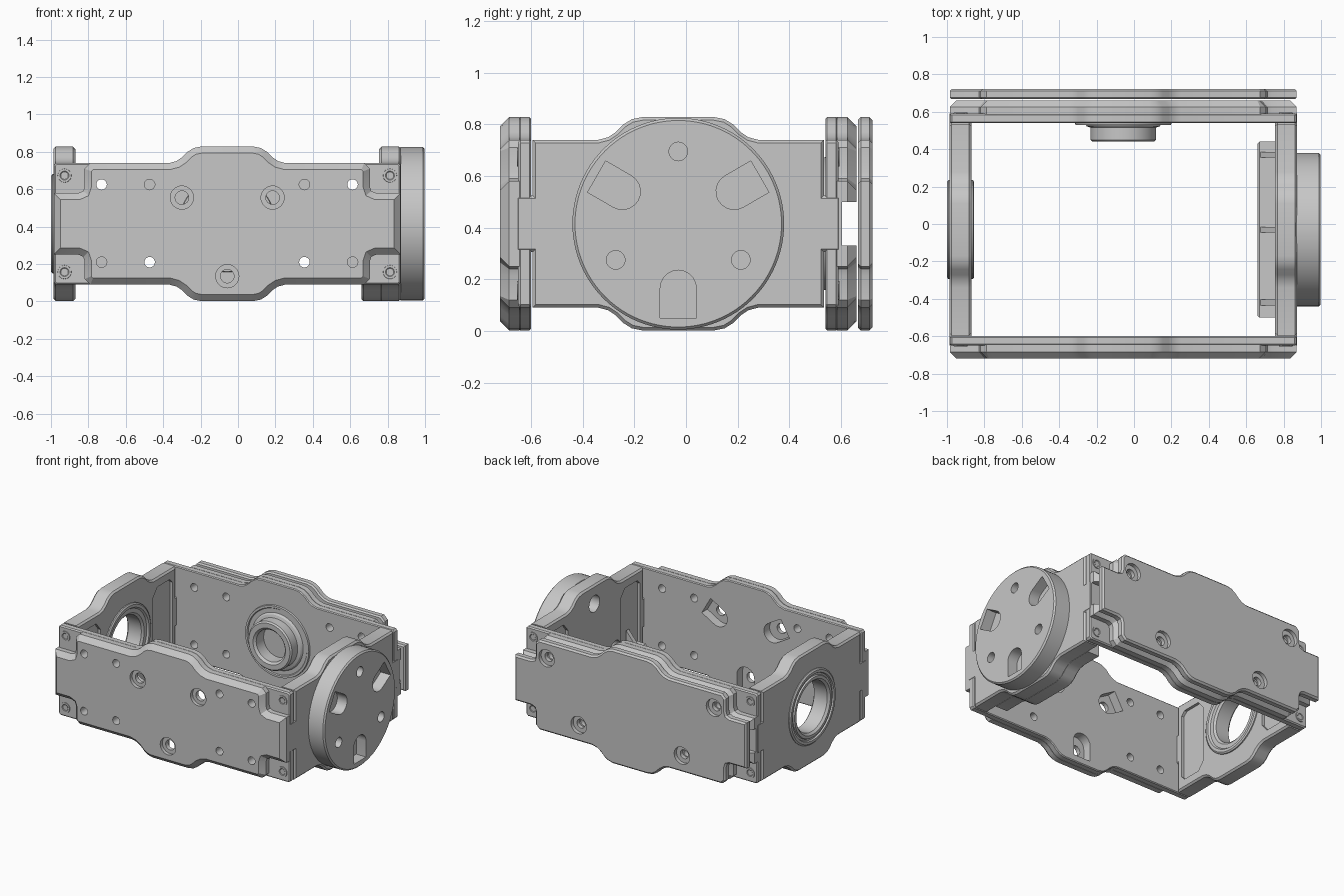
import bpy, bmesh, math
from mathutils import Vector

cube = bpy.data.objects.get("Cube")
if cube:
    bpy.data.objects.remove(cube)

grey = bpy.data.materials.new("plain grey")
grey.use_nodes = True
GREY = (0.57, 0.57, 0.57, 1)
grey.diffuse_color = GREY
grey.node_tree.nodes["Principled BSDF"].inputs["Base Color"].default_value = GREY

MID_X, MID_Y, MID_Z = -0.0575, -0.03, 0.415


def place(axis, u, v, d):
    """Point (u, v) on a plate, at depth d along the plate's axis."""
    if axis == "x":
        return Vector((d, u + MID_Y, v + MID_Z))
    return Vector((u + MID_X, d, v + MID_Z))


def finish(name, bm):
    bmesh.ops.recalc_face_normals(bm, faces=bm.faces[:])
    mesh = bpy.data.meshes.new(name)
    bm.to_mesh(mesh)
    bm.free()
    mesh.materials.append(grey)
    obj = bpy.data.objects.new(name, mesh)
    bpy.context.collection.objects.link(obj)
    return obj


def inset(outline, c):
    """Shrink an outline by c, with mitred corners."""
    pts = [Vector(p) for p in outline]
    area = sum(a.x * b.y - a.y * b.x for a, b in zip(pts, pts[1:] + pts[:1]))
    turn = 1 if area > 0 else -1
    result = []
    for i, p in enumerate(pts):
        e, f = (p - pts[i - 1]).normalized(), (pts[(i + 1) % len(pts)] - p).normalized()
        m, n = turn * Vector((-e.y, e.x)), turn * Vector((-f.y, f.x))
        result.append(p + (m + n) * (c / (1 + m.dot(n))))
    return result


def prism(name, axis, outline, d0, d1, c0=0, c1=0):
    """Extrude an outline from d0 to d1, chamfering each rim."""
    s = 1 if d1 > d0 else -1
    layers = [(c0, d0)] if c0 else []
    layers += [(0, d0 + s * c0), (0, d1 - s * c1)]
    layers += [(c1, d1)] if c1 else []
    bm = bmesh.new()
    rings = [[bm.verts.new(place(axis, u, v, d)) for u, v in (inset(outline, c) if c else outline)]
             for c, d in layers]
    n = len(outline)
    for low, high in zip(rings, rings[1:]):
        for i in range(n):
            j = (i + 1) % n
            bm.faces.new((low[i], low[j], high[j], high[i]))
    bm.faces.new(rings[0])
    bm.faces.new(rings[-1])
    return finish(name, bm)


def lathe(name, axis, profile, u=0, v=0, steps=64):
    """Turn a closed (radius, depth) profile round the plate's axis."""
    bm = bmesh.new()
    rings = []
    for k in range(steps):
        a = 2 * math.pi * k / steps
        rings.append([bm.verts.new(place(axis, u + r * math.cos(a), v + r * math.sin(a), d))
                      for r, d in profile])
    n = len(profile)
    for k in range(steps):
        a, b = rings[k], rings[(k + 1) % steps]
        for i in range(n):
            j = (i + 1) % n
            bm.faces.new((a[i], a[j], b[j], b[i]))
    return finish(name, bm)


def cut(obj, cutter):
    mod = obj.modifiers.new("cut", 'BOOLEAN')
    mod.operation, mod.solver, mod.object = 'DIFFERENCE', 'EXACT', cutter
    cutter.hide_render = True
    bpy.context.view_layer.objects.active = obj
    bpy.ops.object.modifier_apply(modifier=mod.name)
    bpy.data.objects.remove(cutter)


def circle(r, u=0, v=0, n=32):
    return [(u + r * math.cos(2 * math.pi * k / n), v + r * math.sin(2 * math.pi * k / n))
            for k in range(n)]


def hole(obj, axis, u, v, r, d0, d1):
    cut(obj, prism("cutter", axis, circle(r, u, v), d0, d1))


def four_way(q):
    """Mirror the upper right quarter of an outline into a whole one."""
    return (q + [(u, -v) for u, v in reversed(q)] + [(-u, -v) for u, v in q]
            + [(-u, v) for u, v in reversed(q)])


def pocket(angle):
    """Slot with a round inner end and a flat outer end."""
    pts = [(0.365, 0.07), (0.365, -0.07)]
    pts += [(0.25 - 0.07 * math.cos(t), 0.07 * math.sin(t))
            for t in [math.pi * (k / 10 - 0.5) for k in range(11)]]
    c, s = math.cos(angle), math.sin(angle)
    return [(c * a - s * b, s * a + c * b) for a, b in pts]


# Outlines: all plates swell in the middle
SWELL = [(0.14, 0.413), (0.18, 0.405), (0.212, 0.385), (0.242, 0.355), (0.272, 0.335), (0.31, 0.325)]
SLAB = four_way(SWELL + [(0.915, 0.325), (0.9275, 0.312)])
CROSS = four_way(SWELL + [(0.732, 0.325), (0.762, 0.295), (0.762, 0.2), (0.77, 0.176),
                          (0.795, 0.165), (0.9275, 0.165)])
SIDE = four_way(SWELL + [(0.565, 0.325), (0.565, 0.11), (0.63, 0.11)])
POCKETS = [math.radians(a) for a in (30, 150, 270)]
SMALL = [(u, v) for u in (-0.672, -0.415, 0.4125, 0.67) for v in (-0.205, 0.21)]
COVER_SCREWS = [(-0.672, 0.21), (0.67, 0.21), (-0.415, -0.205), (0.4125, -0.205)]

# Front and back plates: slab plus chamfered raised panel
for label, inner, s in (("front", -0.6, -1), ("back", 0.54, 1)):
    slab = prism(label + "_plate", "y", SLAB, inner, inner + s * 0.05, 0.006, 0.008)
    panel = prism(label + "_panel", "y", CROSS, inner + s * 0.045, inner + s * 0.12, 0, 0.035)
    near, far = inner - s * 0.05, inner + s * 0.2
    for part in (slab, panel):
        for u, v in SMALL:
            hole(part, "y", u, v, 0.028, near, far)
    if label == "front":
        for a in POCKETS:
            u, v = 0.28 * math.cos(a), 0.28 * math.sin(a)
            hole(panel, "y", u, v, 0.036, near, far)
            hole(panel, "y", u, v, 0.062, inner - 0.095, far)
            for part in (slab, panel):
                cut(part, prism("cutter", "y", pocket(a), near, inner - 0.065))
    else:
        groove = [(-1.2, -0.085), (1.2, -0.085), (1.2, 0.085), (-1.2, 0.085)]
        cut(panel, prism("cutter", "y", groove, 0.605, 0.8))
    for u in (-0.87, 0.87):
        for v in (-0.258, 0.258):
            f = inner + s * 0.05
            lathe(label + "_corner_screw", "y",
                  [(0.02, f - s * 0.01), (0.02, f + s * 0.002), (0.024, f + s * 0.005),
                   (0.036, f + s * 0.005), (0.038, f - s * 0.01)], u, v, 24)

# Back cover with sunken screw holes
cover = prism("back_cover", "y", CROSS, 0.667, 0.722, 0.01, 0.012)
for u, v in COVER_SCREWS:
    hole(cover, "y", u, v, 0.032, 0.6, 0.8)
    hole(cover, "y", u, v, 0.062, 0.695, 0.8)

# Hollow boss inside the back plate
lathe("back_boss", "y", [(0.115, 0.55), (0.115, 0.455), (0.13, 0.44), (0.165, 0.44),
                         (0.175, 0.45), (0.175, 0.515), (0.195, 0.522), (0.205, 0.535),
                         (0.235, 0.535), (0.24, 0.528), (0.255, 0.528), (0.26, 0.55)])

# Side plates with shallow inner recesses
right_side = prism("right_side_plate", "x", SIDE, -0.987, -0.87, 0.012, 0.012)
left_side = prism("left_side_plate", "x", SIDE, 0.755, 0.872, 0.012, 0.012)
for part, d in ((right_side, -0.87), (left_side, 0.755)):
    for s in (-1, 1):
        out = [(s * u, v) for u, v in ((0.3, -0.2), (0.35, -0.26), (0.49, -0.26), (0.52, -0.23),
                                       (0.52, 0.23), (0.49, 0.26), (0.35, 0.26), (0.3, 0.2))]
        cut(part, prism("cutter", "x", out, d - 0.02, d + 0.02))
hole(right_side, "x", 0, 0, 0.25, -1.2, -0.7)

# Bearing ring
lathe("bearing_ring", "x", [(0.18, -0.985), (0.195, -1.0), (0.215, -1.0), (0.22, -0.99),
                            (0.232, -0.99), (0.237, -1.0), (0.255, -1.0), (0.265, -0.992),
                            (0.265, -0.862), (0.255, -0.855), (0.235, -0.855), (0.225, -0.868),
                            (0.195, -0.868), (0.18, -0.88)])

# Round hub on the other side, with slots and screw holes
hub = prism("round_hub", "x", circle(0.41, n=96), 0.866, 0.998, 0.004, 0.01)
for a in POCKETS:
    cut(hub, prism("cutter", "x", pocket(a), 0.92, 1.1))
    u, v = -0.28 * math.cos(a), -0.28 * math.sin(a)
    hole(hub, "x", u, v, 0.036, 0.91, 1.1)
    hole(left_side, "x", u, v, 0.06, 0.7, 0.83)

# Inner bracket along the lower half of the hub side, with gussets
bracket = [(0.47, -0.165), (0.47, -0.325)] + [(u, -v) for u, v in reversed(SWELL)]
bracket += [(-u, v) for u, v in reversed(bracket)]
prism("inner_bracket", "x", bracket, 0.66, 0.765, 0.01, 0)
for y in (-0.42, -0.03, 0.37):
    prism("bracket_gusset", "y", [(0.73, -0.17), (0.82, -0.17), (0.82, -0.06)], y - 0.015, y + 0.015)

# Smooth curved faces, keep edges sharp
bpy.ops.object.select_all(action='DESELECT')
for obj in bpy.context.collection.objects:
    if obj.type == 'MESH' and obj.data.materials and obj.data.materials[0] == grey:
        obj.select_set(True)
        bpy.context.view_layer.objects.active = obj
bpy.ops.object.shade_smooth_by_angle(angle=math.radians(25))
